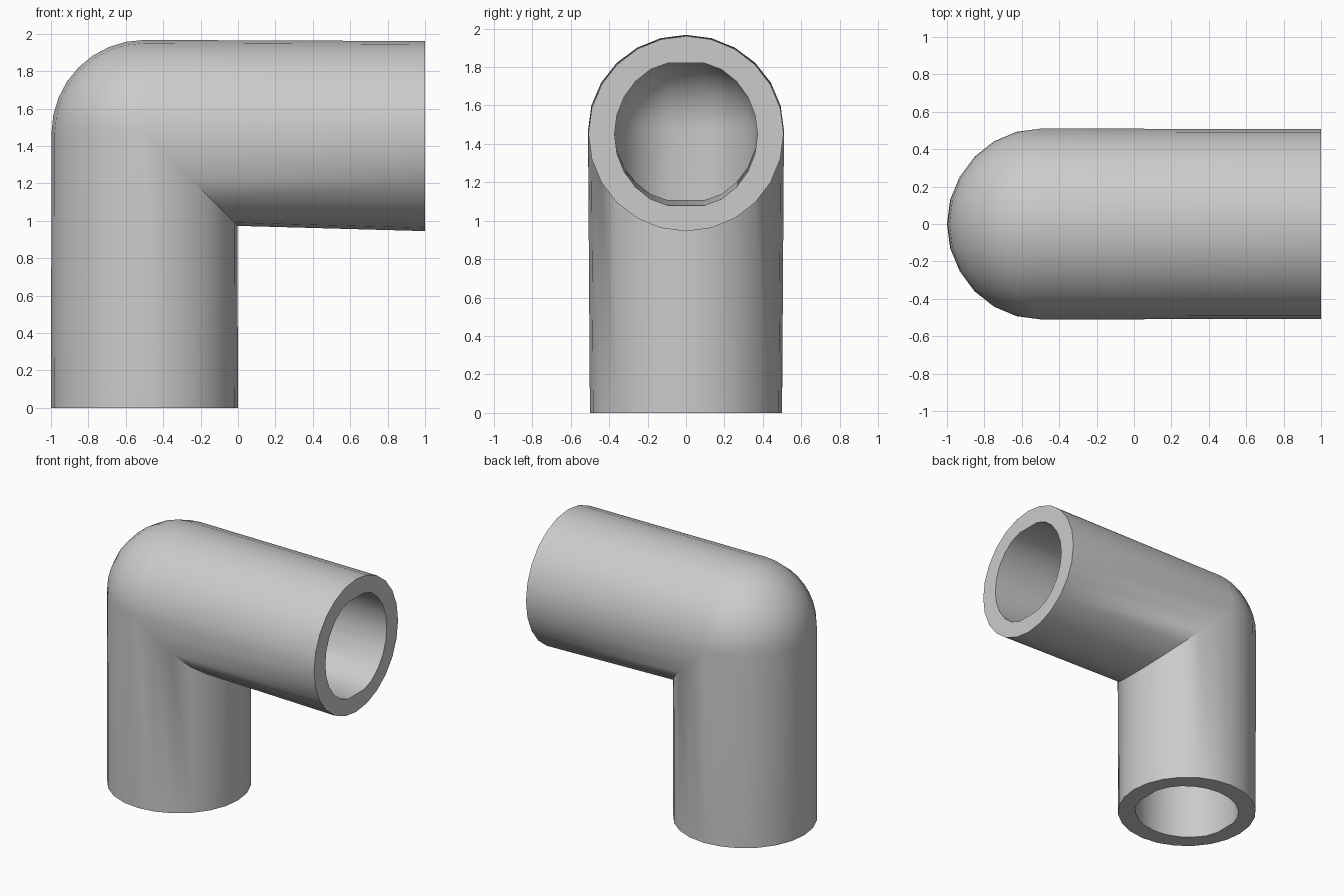
import bpy, bmesh
from math import sin, cos, pi

if "Cube" in bpy.data.objects:
    bpy.data.objects.remove(bpy.data.objects["Cube"])

SEG, BEND = 24, 8          # sides of the pipe, steps of the rounded outer corner
CX, CZ = -0.5, 1.47        # where the two pipe axes meet


def profile(ru, ry, flat=1.0):
    """Cross-section as (outward, sideways) pairs; flat trims inner/outer sides."""
    pts = []
    for i in range(SEG):
        a = 2 * pi * i / SEG
        u = max(-flat, min(flat, cos(a) * (1.035 if flat < 1 else 1)))
        pts.append((u * ru / (flat if flat < 1 else 1), sin(a) * ry))
    return pts


def wall(bm, foot, bend, mouth, mouth_z, flat=1.0):
    """Skin from foot opening, round the elbow, to the mouth opening."""
    rings = [[(CX - u, y, 0) for u, y in profile(*foot, flat)]]
    for k in range(BEND + 1):
        t = pi / 2 * k / BEND
        # outer half turns like a ball, inner half meets in a mitre
        rings.append([(CX - u * cos(t), y, CZ + u * sin(t)) if u > 0
                      else (CX - u, y, CZ + u) for u, y in profile(*bend, flat)])
    rings.append([(1, y, mouth_z + u) for u, y in profile(*mouth, flat)])
    vs = [[bm.verts.new(p) for p in r] for r in rings]
    for a, b in zip(vs, vs[1:]):
        for i in range(SEG):
            j = (i + 1) % SEG
            bm.faces.new((a[i], a[j], b[j], b[i]))
    return vs[0], vs[-1]


bm = bmesh.new()
# outer skin and bore
outer = wall(bm, (0.5, 0.5), (0.497, 0.51), (0.508, 0.508), 1.453)
inner = wall(bm, (0.363, 0.363), (0.363, 0.372), (0.37, 0.372), 1.45, 0.985)
# flat rims at both openings
for o, n in zip(outer, inner):
    for i in range(SEG):
        j = (i + 1) % SEG
        bm.faces.new((o[i], o[j], n[j], n[i]))
bmesh.ops.remove_doubles(bm, verts=bm.verts, dist=1e-5)
bmesh.ops.recalc_face_normals(bm, faces=bm.faces)

mesh = bpy.data.meshes.new("elbow_pipe")
bm.to_mesh(mesh)
bm.free()
pipe = bpy.data.objects.new("elbow_pipe", mesh)
bpy.context.collection.objects.link(pipe)
bpy.context.view_layer.objects.active = pipe
pipe.select_set(True)
bpy.ops.object.shade_smooth_by_angle(angle=0.7)
